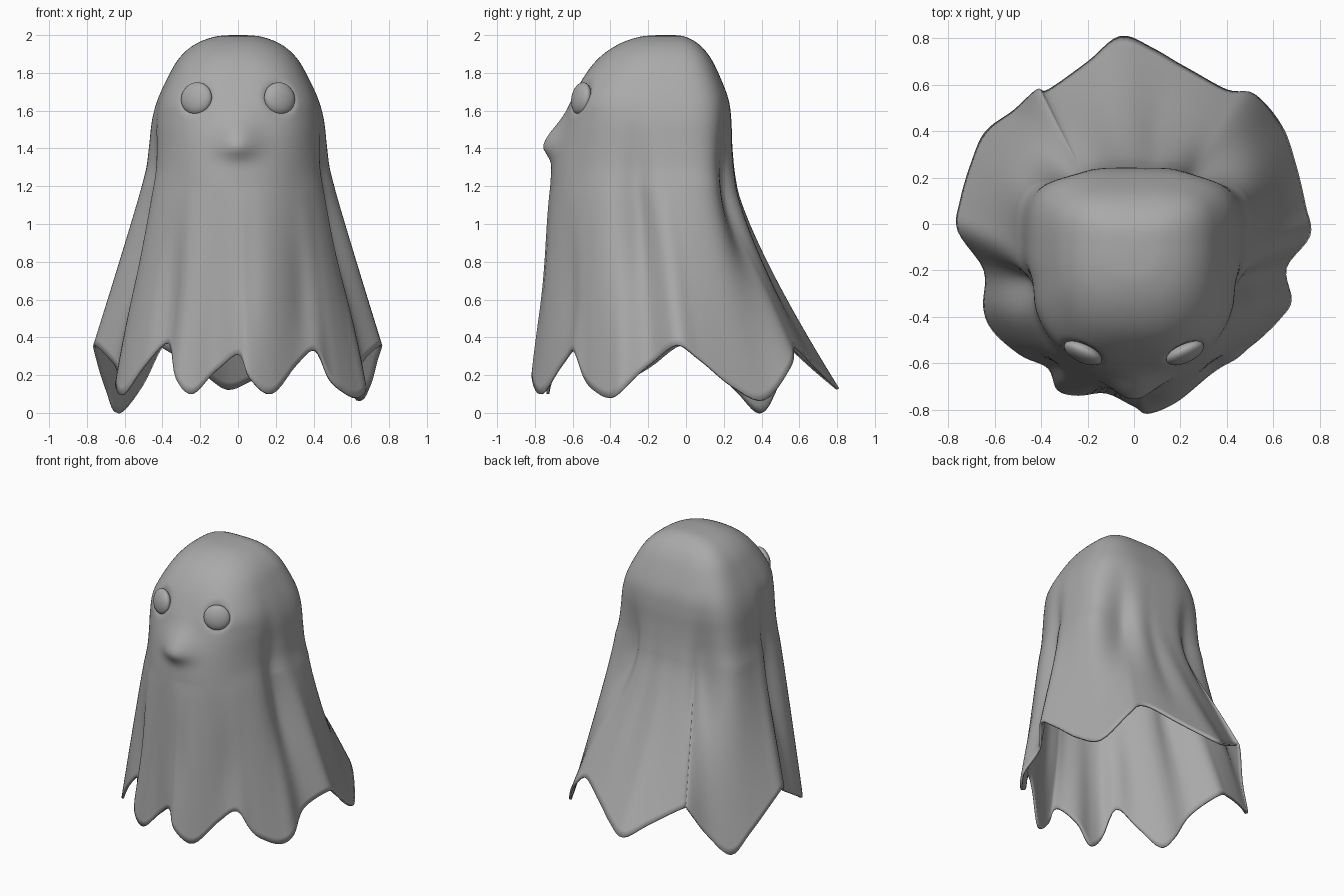
import bpy
import bmesh
from math import atan2, cos, sin, exp, degrees
from mathutils import Vector

if "Cube" in bpy.data.objects:
    bpy.data.objects.remove(bpy.data.objects["Cube"])

AXIS_Y = -0.1      # centre line of the head
NECK = 1.2         # height where the head turns into the hanging skirt
NOSE_Z = 1.42
SKIRT_RINGS = 26

# Head sections: height, front y, back y, half width, squareness of the front
HEAD = [
    (2.0, -.15, -.06, .04, 2.2), (1.99, -.25, .0, .13, 2.3), (1.95, -.36, .07, .23, 2.4),
    (1.88, -.46, .13, .31, 2.5), (1.78, -.54, .18, .37, 2.7), (1.66, -.6, .225, .425, 2.8),
    (1.55, -.635, .24, .455, 2.5), (NOSE_Z, -.68, .245, .47, 2.2), (1.3, -.71, .255, .485, 2.05),
    (NECK, -.72, .27, .51, 2),
]

# Hem corners in hundredths, clockwise from the left side: tips and notches
HEM = [
    (76, -5, 36), (66, -19, 26), (68, -33, 13), (63, -41, 8), (55, -49, 12),
    (49, -54, 18), (42, -61, 33), (31, -67, 25), (18, -77, 10), (6, -82, 19),
    (0, -79, 31), (-12, -73, 22), (-24, -74, 10), (-33, -72, 18), (-38, -64, 37),
    (-50, -56, 25), (-61, -46, 10), (-65, -36, 14), (-65, -20, 24),
    (-76, -3, 36), (-75, 10, 28), (-70, 27, 12), (-64, 40, 0), (-52, 49, 14),
    (-42, 58, 34), (-37, 58, 33), (-20, 70, 22), (-6, 81, 13), (8, 76, 18),
    (22, 68, 26), (40, 58, 35), (52, 56, 25), (64, 42, 7), (70, 25, 14), (74, 8, 28),
]

# Valleys in the cloth: direction, angular width, depth, middle height, reach
FOLDS = [
    (-20, 9, .06, 1.0, .42), (-160, 9, .07, 1.0, .42),
    (46, 12, .09, 1.1, .35), (133, 12, .08, 1.1, .35),
    (-58, 7, .03, .6, .35), (-121, 7, .03, .6, .35),
    (-86, 5, .02, .7, .35), (78, 8, .02, .8, .4),
]


def spline(a, b, c, d, t):
    """Smooth curve between b and c, component by component."""
    return [q + .5 * t * (r - p + t * (2 * p - 5 * q + 4 * r - s
            + t * (3 * (q - r) + s - p))) for p, q, r, s in zip(a, b, c, d)]


def refine(rows, steps, closed):
    """Add in-between rows along an open or closed list."""
    n = len(rows)
    pick = (lambda i: rows[i % n]) if closed else (lambda i: rows[max(0, min(n - 1, i))])
    out = [spline(pick(i - 1), pick(i), pick(i + 1), pick(i + 2), k / steps)
           for i in range(n if closed else n - 1) for k in range(steps)]
    return out if closed else out + [list(rows[-1])]


def section(row, angle):
    """Point on a head section: boxy at the back, rounder at the front."""
    z, front, back, width, square = row
    c, s = cos(angle), sin(angle)
    depth, power = (back - AXIS_Y, 3.5) if s > 0 else (AXIS_Y - front, square)
    r = ((abs(c) / width) ** power + (abs(s) / depth) ** power) ** (-1 / power)
    return Vector((r * c, AXIS_Y + r * s, z))


def eye_centre(side):
    return Vector((side * .22, -.555, 1.665))


def sculpt(p, angle):
    """Press in the folds and eye sockets, pull out the nose."""
    out = Vector((cos(angle), sin(angle), 0))
    for direction, width, depth, mid, reach in FOLDS:
        turn = (degrees(angle) - direction + 180) % 360 - 180
        p = p - out * depth * exp(-(turn / width) ** 2 - ((p.z - mid) / reach) ** 2)
    if p.y < -.3:
        for side in (-1, 1):
            gap = (p - eye_centre(side)).length
            p = p - out * .025 * exp(-(gap / .085) ** 6)
        spread = .14 if p.z > NOSE_Z else .07
        p.y -= .075 * exp(-(p.x / .11) ** 2 - ((p.z - NOSE_Z) / spread) ** 2)
    return p


def add_object(name, bm, material):
    mesh = bpy.data.meshes.new(name)
    bm.to_mesh(mesh)
    bm.free()
    mesh.shade_smooth()
    mesh.materials.append(material)
    obj = bpy.data.objects.new(name, mesh)
    bpy.context.collection.objects.link(obj)
    return obj


grey = bpy.data.materials.new("cloth grey")
grey.use_nodes = True
colour = (.4, .4, .4, 1)
grey.diffuse_color = colour
shader = next(n for n in grey.node_tree.nodes if n.type == 'BSDF_PRINCIPLED')
shader.inputs["Base Color"].default_value = colour

# Sheet: head sections first, then falls of cloth down to the hem
hem = [Vector(p) / 100 for p in refine(HEM, 5, True)]
angles = [atan2(p.y, p.x) for p in hem]
rings = [[section(row, a) for a in angles] for row in refine(HEAD, 5, False)]
neck_ring = rings[-1]
for k in range(1, SKIRT_RINGS + 1):
    s = k / SKIRT_RINGS
    ring = []
    for top, low, a in zip(neck_ring, hem, angles):
        # The back sweeps out late, the front early
        p = top.lerp(low, s ** (1.03 + .2 * sin(a)))
        p.z = top.z + (low.z - top.z) * s
        ring.append(p)
    rings.append(ring)

bm = bmesh.new()
grid = [[bm.verts.new(sculpt(p, a)) for p, a in zip(ring, angles)] for ring in rings]
pole = bm.verts.new((0, AXIS_Y, 2))
count = len(angles)
for j in range(count):
    n = (j + 1) % count
    bm.faces.new((pole, grid[0][n], grid[0][j]))
    for upper, lower in zip(grid, grid[1:]):
        bm.faces.new((upper[j], upper[n], lower[n], lower[j]))
sheet = add_object("ghost_sheet", bm, grey)
thickness = sheet.modifiers.new("cloth thickness", 'SOLIDIFY')
thickness.thickness = .015
thickness.offset = -1

# Eyes: flattened balls set into the sockets
for side, name in ((1, "left_eye"), (-1, "right_eye")):
    bm = bmesh.new()
    bmesh.ops.create_uvsphere(bm, u_segments=32, v_segments=16, radius=1)
    eye = add_object(name, bm, grey)
    eye.location = eye_centre(side)
    eye.scale = (.088, .086, .04)
    eye.rotation_euler = Vector((side * .42, -.88, .17)).to_track_quat('Z', 'Y').to_euler()
